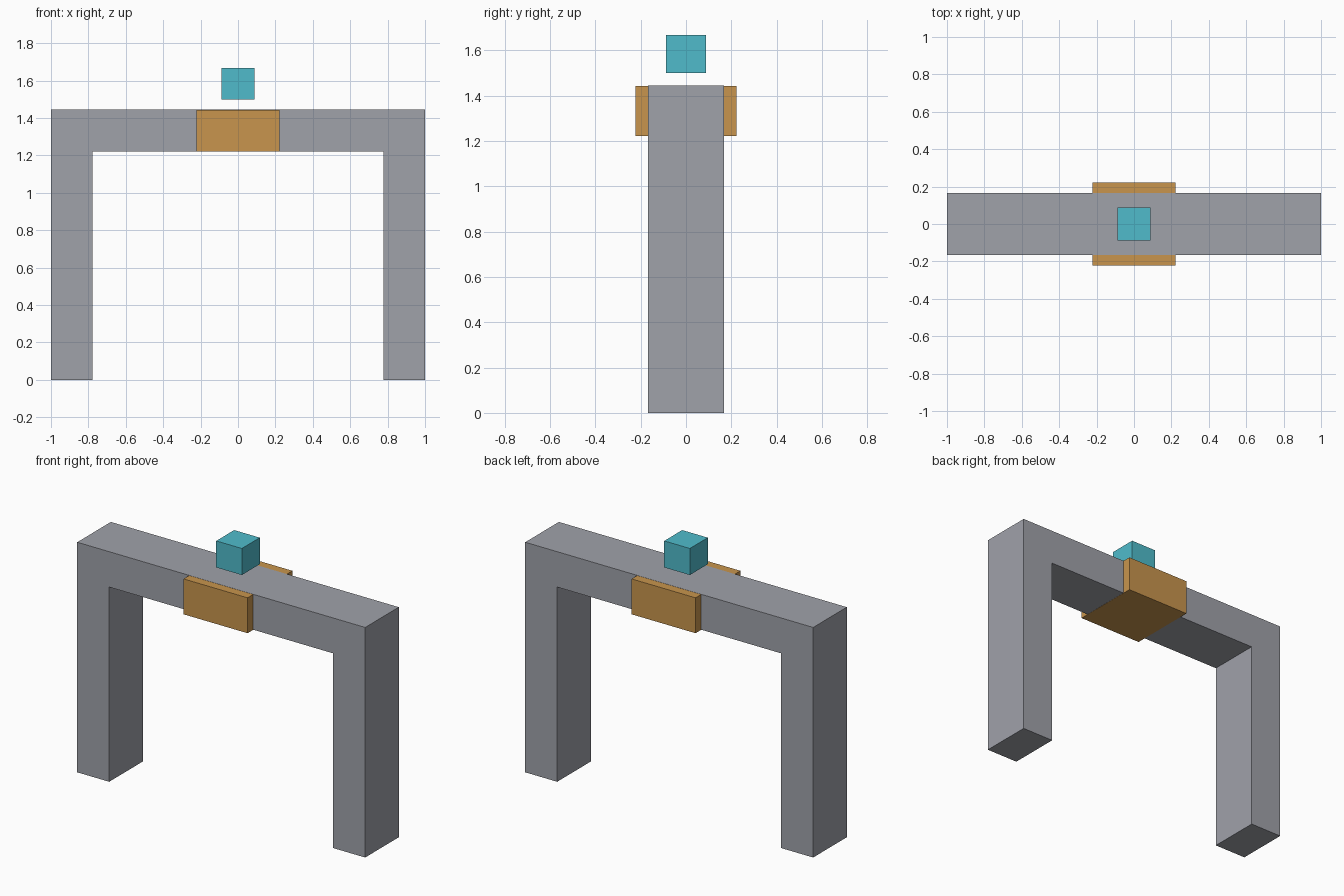
import bpy
import bmesh

if "Cube" in bpy.data.objects:
    bpy.data.objects.remove(bpy.data.objects["Cube"])


def material(name, rgb):
    mat = bpy.data.materials.new(name)
    mat.diffuse_color = (*rgb, 1.0)
    mat.use_nodes = True
    mat.node_tree.nodes["Principled BSDF"].inputs["Base Color"].default_value = mat.diffuse_color
    return mat


GREY = material("grey metal", (0.35, 0.36, 0.40))
ORANGE = material("orange", (0.58, 0.30, 0.075))
CYAN = material("cyan", (0.08, 0.50, 0.60))


def extruded(name, profile, depth, mat):
    """Extrude an x/z profile along y, centred on y = 0."""
    bm = bmesh.new()
    face = bm.faces.new([bm.verts.new((x, -depth / 2, z)) for x, z in profile])
    side = bmesh.ops.extrude_face_region(bm, geom=[face])["geom"]
    verts = [v for v in side if isinstance(v, bmesh.types.BMVert)]
    bmesh.ops.translate(bm, verts=verts, vec=(0, depth, 0))
    bmesh.ops.recalc_face_normals(bm, faces=bm.faces)
    mesh = bpy.data.meshes.new(name)
    bm.to_mesh(mesh)
    bm.free()
    mesh.materials.append(mat)
    obj = bpy.data.objects.new(name, mesh)
    bpy.context.collection.objects.link(obj)
    return obj


def box(name, width, depth, z0, z1, mat):
    w = width / 2
    return extruded(name, [(-w, z0), (w, z0), (w, z1), (-w, z1)], depth, mat)


TOP, UNDER, INNER = 1.4444, 1.2222, 0.7778

# Gantry frame: two legs and the crossbeam as one arch
half = [(INNER, UNDER), (INNER, 0), (1, 0), (1, TOP)]
extruded("gantry_frame", half + [(-x, z) for x, z in reversed(half)], 0.3333, GREY)

# Carriage around the beam, dropped a hair so its faces do not coincide with the beam
box("carriage", 0.4444, 0.4444, UNDER - 0.001, TOP - 0.001, ORANGE)

# Beacon floating above the beam
box("beacon", 0.1778, 0.1778, 1.5, 1.6667, CYAN)
